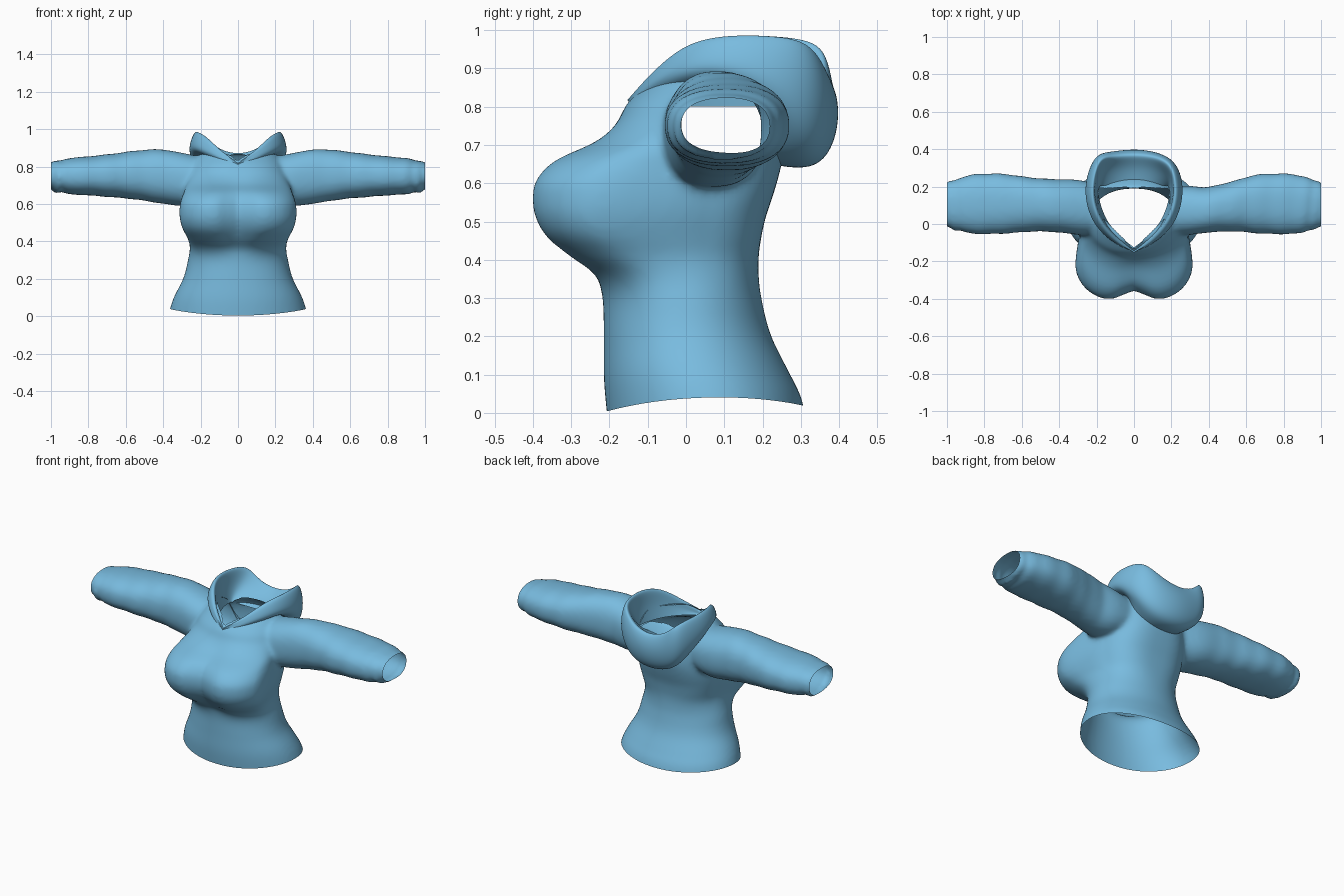
import bpy, bmesh, math
from mathutils import Vector

cube = bpy.data.objects.get("Cube")
if cube:
    bpy.data.objects.remove(cube, do_unlink=True)

mat = bpy.data.materials.new("sky blue cloth")
mat.use_nodes = True
COLOUR = (0.19, 0.50, 0.74, 1)
mat.diffuse_color = COLOUR
mat.node_tree.nodes["Principled BSDF"].inputs["Base Color"].default_value = COLOUR


def make_object(name, bm):
    mesh = bpy.data.meshes.new(name)
    bm.to_mesh(mesh)
    bm.free()
    obj = bpy.data.objects.new(name, mesh)
    bpy.context.collection.objects.link(obj)
    mesh.materials.append(mat)
    return obj


def loft(bm, rings, capped=True):
    """Skin a list of closed rings of points."""
    rows = [[bm.verts.new(p) for p in ring] for ring in rings]
    n = len(rows[0])
    for a, b in zip(rows, rows[1:]):
        for i in range(n):
            j = (i + 1) % n
            bm.faces.new((a[i], a[j], b[j], b[i]))
    if capped:
        bm.faces.new(rows[0][::-1])
        bm.faces.new(rows[-1])


def oval(power, n=64):
    """Unit superellipse points."""
    for i in range(n):
        c, s = math.cos(math.tau * i / n), math.sin(math.tau * i / n)
        yield (math.copysign(abs(c) ** power, c), math.copysign(abs(s) ** power, s))


def smooth_rows(rows, steps=5):
    """Catmull-Rom interpolation through rows of numbers."""
    out = []
    for i in range(len(rows) - 1):
        quad = [rows[max(i - 1, 0)], rows[i], rows[i + 1], rows[min(i + 2, len(rows) - 1)]]
        for k in range(steps):
            t = k / steps
            out.append([0.5 * (2 * b + (c - a) * t + (2 * a - 5 * b + 4 * c - d) * t * t
                               + (3 * b - a - 3 * c + d) * t ** 3) for a, b, c, d in zip(*quad)])
    return out + [list(rows[-1])]


body = bmesh.new()

# Torso: height, half width, front y, back y, bust fullness
TORSO = [(-.06, .375, -.20, .32, 0), (.03, .358, -.21, .30, 0), (.1, .335, -.215, .268, 0),
         (.2, .292, -.215, .222, 0), (.3, .268, -.218, .197, 0), (.36, .263, -.25, .19, .25),
         (.41, .278, -.322, .19, .65), (.46, .306, -.38, .197, .95), (.51, .323, -.408, .208, 1),
         (.56, .327, -.416, .225, 1), (.61, .322, -.406, .24, 1), (.66, .305, -.358, .252, .8),
         (.71, .285, -.25, .255, .4), (.76, .27, -.185, .252, .1), (.81, .25, -.153, .24, 0),
         (.87, .2, -.09, .2, 0)]


def torso_ring(z, w, front, back, full):
    """Oval that squares off in front, with a soft cleft, and narrows behind the bust."""
    for u, v in oval(.96 - .26 * full):
        ease = min(1, max(0, v + .5))
        x = w * u * (1 - .17 * full * ease)
        cleft = .06 * full * math.exp(-(x / .085) ** 2) if v < 0 else 0
        yield (x, (front + back) / 2 + (back - front) / 2 * v + cleft, z)


loft(body, [list(torso_ring(*row)) for row in smooth_rows(TORSO)])

# Sleeves: distance out, low z, high z, front y, back y
SLEEVE = [(.14, .62, .84, -.05, .2), (.28, .59, .87, -.06, .235), (.42, .605, .893, -.045, .24),
          (.55, .625, .885, -.04, .25), (.68, .637, .868, -.05, .268), (.82, .648, .853, -.055, .268),
          (.91, .653, .845, -.048, .25), (.945, .668, .832, -.033, .232),
          (.975, .658, .832, -.035, .23), (1.0, .682, .823, -.018, .21), (1.04, .69, .815, -.01, .2)]
for side in (-1, 1):
    rings = []
    for x, lo, hi, f, b in smooth_rows(SLEEVE):
        fold = 1 + .013 * math.sin(x * 48 + side) * min(1, max(0, x - .3) * 4)
        if side > 0:  # left sleeve is pinched behind the shoulder
            b -= .045 * max(0, 1 - abs(x - .36) / .25)
        rings.append([(side * (x + .015 * u), (f + b) / 2 + (b - f) / 2 * u * fold,
                       (lo + hi) / 2 + (hi - lo) / 2 * v * fold) for u, v in oval(0.85)])
    loft(body, rings)

bmesh.ops.recalc_face_normals(body, faces=body.faces)
shirt = make_object("shirt_body", body)

# Fuse the masses into one soft cloth surface
fuse = shirt.modifiers.new("fuse", "REMESH")
fuse.mode = "VOXEL"
fuse.voxel_size = 0.012
soften = shirt.modifiers.new("soften", "SMOOTH")
soften.factor = 0.5
soften.iterations = 12
graph = bpy.context.evaluated_depsgraph_get()
fused = bpy.data.meshes.new_from_object(shirt.evaluated_get(graph))
shirt.modifiers.clear()

# Open the hem, the cuffs and the neck
bm = bmesh.new()
bm.from_mesh(fused)
for point, normal in [((0, 0, .004), (0, 0, -1)), ((1, 0, 0), (1, 0, 0)), ((-1, 0, 0), (-1, 0, 0))]:
    bmesh.ops.bisect_plane(bm, geom=bm.verts[:] + bm.edges[:] + bm.faces[:],
                           plane_co=point, plane_no=normal, clear_outer=True)


def in_neck(p):
    return p.z > .74 and -.13 < p.y < .19 and abs(p.x) < .185 * min(1, (p.y + .13) / .19)


bmesh.ops.delete(bm, geom=[f for f in bm.faces if in_neck(f.calc_center_median())], context="FACES")
neck_edge = [v for v in bm.verts if v.is_boundary and v.co.z > .7 and abs(v.co.x) < .3]
for _ in range(4):
    bmesh.ops.smooth_vert(bm, verts=neck_edge, factor=.5,
                          use_axis_x=True, use_axis_y=True, use_axis_z=True)
# Lift the hem towards the sides and back
for v in bm.verts:
    fade = max(0, 1 - v.co.z / .25)
    v.co.z += fade * (.22 * v.co.x ** 2 + .03 * max(0, v.co.y + .2))
bm.to_mesh(shirt.data)
bm.free()
shirt.data.materials.clear()
shirt.data.materials.append(mat)

# Draped collar: rim point and lower fold point, from front tip to back
RIM = [(0, -.145, .82), (.095, -.085, .888), (.175, 0, .97), (.22, .11, .99),
       (.222, .23, .988), (.195, .325, .974), (.11, .362, .895), (0, .37, .865)]
FOLD = [(0, -.155, .797), (.115, -.095, .842), (.21, 0, .88), (.25, .11, .885),
        (.25, .22, .82), (.2, .30, .71), (.11, .33, .64), (0, .335, .622)]
CENTRE = Vector((0, .12, 0))
HORN = 5


def collar_section(rim, fold, t):
    """Profile from the inner neck edge, over the rim, to the tucked underside."""
    rim, fold = Vector(rim), Vector(fold)
    out = rim - CENTRE
    out.z = 0
    out.normalize()
    back = max(0, (t - .4) / .6)
    bulge = min(1, t * 5) * .02 + .03 * back
    neck = Vector((rim.x * .86, min(rim.y + .02, .205), .80))
    inner = rim.lerp(neck, .4) - Vector((0, 0, .015))
    upper = rim.lerp(fold, .3) + out * bulge
    lower = rim.lerp(fold, .72) + out * bulge
    tuck = Vector((fold.x * .82, min(fold.y, .2), fold.z + .05 * back - .02))
    return [neck, inner, rim - out * .012, rim + out * .012, upper, lower, fold, tuck]


half = [collar_section(r, f, i / 7) for i, (r, f) in enumerate(zip(RIM, FOLD))]
mirrored = [[Vector((-p.x, p.y, p.z)) for p in s] for s in half]
# The right back corner sweeps further back, except at the neck edge
for p in mirrored[HORN][1:-1]:
    p += Vector((.01, .035, 0))
sections = half + mirrored[-2:0:-1]
cb = bmesh.new()
loft(cb, [list(ring) for ring in zip(*sections)], capped=False)
bmesh.ops.recalc_face_normals(cb, faces=cb.faces)
# Keep the front of the collar a sharp V
crease = cb.edges.layers.float.new("crease_edge")
for edge in cb.edges:
    if all(abs(v.co.x) < .001 and v.co.y < 0 for v in edge.verts):
        edge[crease] = 1
collar = make_object("draped_collar", cb)
sub = collar.modifiers.new("soft", "SUBSURF")
sub.levels = sub.render_levels = 3

for obj in (shirt, collar):
    for poly in obj.data.polygons:
        poly.use_smooth = True
